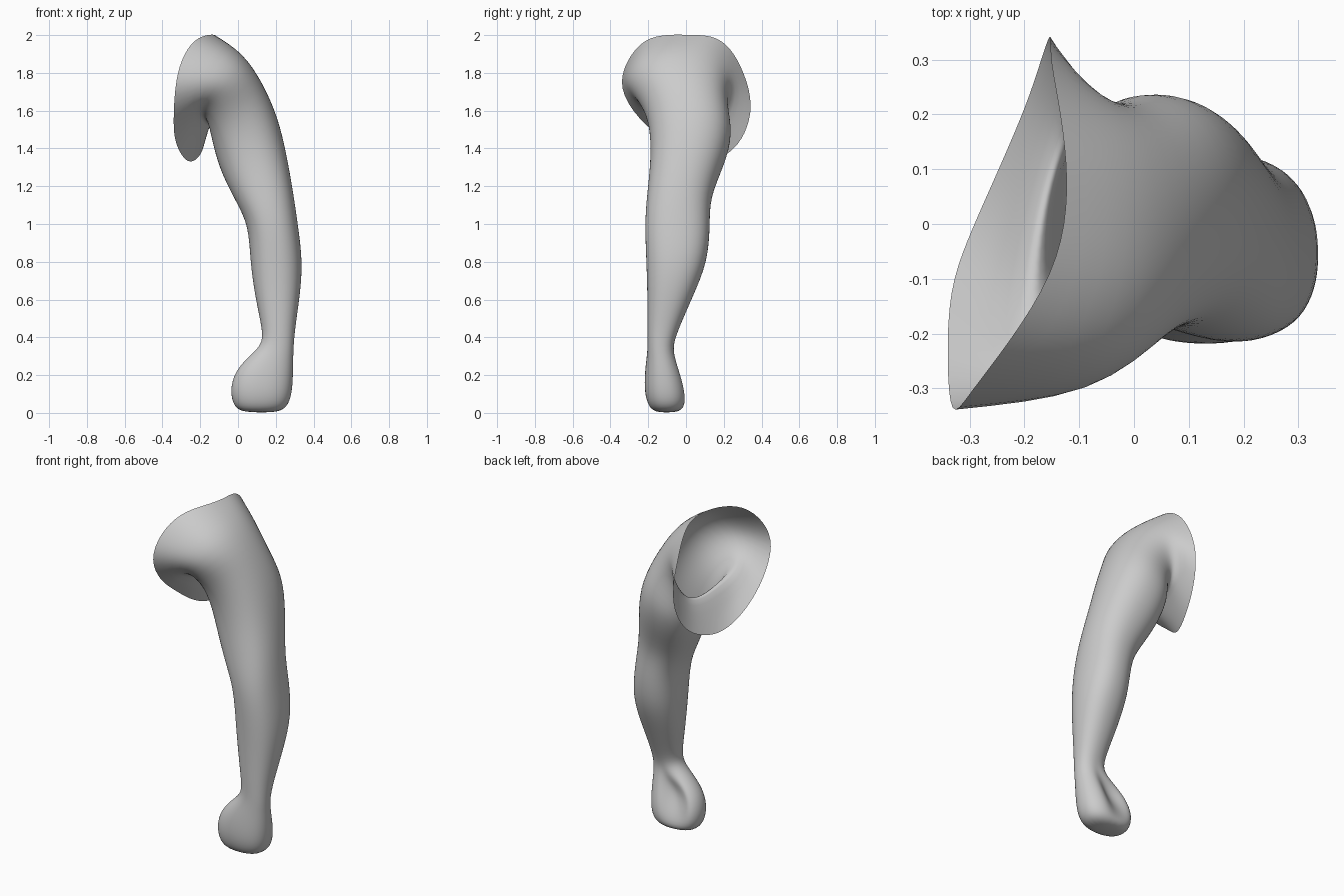
import bpy, bmesh
from math import sin, cos, tau

N = 16

# Open rim where the shoulder meets the torso: top, back, bottom, front
rim = [(-.12, .03, 2.0), (-.125, .14, 2.0), (-.14, .235, 1.94), (-.155, .31, 1.8),
       (-.15, .357, 1.63), (-.165, .315, 1.47), (-.19, .235, 1.375), (-.225, .15, 1.335),
       (-.265, .06, 1.325), (-.305, -.03, 1.37), (-.338, -.12, 1.45), (-.342, -.25, 1.55),
       (-.335, -.362, 1.72), (-.305, -.315, 1.87), (-.23, -.22, 1.985), (-.145, -.09, 2.005)]

# Arm sections: outer x, outer z, inner x, inner z, front y, back y, squareness
sections = [
    (.025, 1.91, -.18, 1.61, -.315, .225, .04),  # shoulder and armpit fold
    (.13, 1.75, -.15, 1.51, -.22, .215, .04),
    (.21, 1.57, -.128, 1.40, -.187, .25, .06),
    (.255, 1.38, -.085, 1.26, -.187, .205, .06),
    (.292, 1.17, -.005, 1.11, -.208, .125, .06),
    (.316, 1.0, .057, .99, -.218, .127, .07),    # elbow
    (.343, .80, .065, .80, -.209, .115, .07),
    (.328, .62, .09, .62, -.204, .038, .06),
    (.302, .45, .125, .46, -.204, -.035, .05),
    (.294, .35, .134, .37, -.202, -.07, .05),    # wrist
    (.292, .28, .07, .31, -.208, -.05, .05),
    (.291, .20, -.015, .225, -.218, -.018, .07),  # fist
    (.285, .10, -.043, .12, -.22, .008, .08),
    (.26, .028, -.022, .03, -.198, -.002, .08),
    (.2, .0, .03, .003, -.155, -.05, .05)]


def ring(s):
    ox, oz, ix, iz, y0, y1, sq = s
    pts = []
    for k in range(N):
        a = tau * k / N
        f = 1.015 + sq * sin(2 * a) ** 2
        c, n = cos(a) * f, sin(a) * f
        pts.append([(ox + ix) / 2 + (ox - ix) / 2 * c,
                    (y0 + y1) / 2 + (y1 - y0) / 2 * n,
                    (oz + iz) / 2 + (oz - iz) / 2 * c])
    return pts


rings = [rim] + [ring(s) for s in sections]

# Armpit fold slants: low at the back, higher and closer to the chest in front
for r, k, dx, dz in ((1, 5, 0, -.05), (1, 6, .02, -.08), (1, 7, .015, -.05),
                     (1, 9, -.02, .015), (1, 10, -.045, .02), (1, 11, -.03, .01),
                     (2, 5, 0, -.02), (2, 6, .01, -.035), (2, 7, .005, -.02),
                     (2, 9, -.005, .015), (2, 10, -.02, .025)):
    rings[r][k][0] += dx
    rings[r][k][2] += dz

# Hollow of the palm, enclosed by curled fingers and thumb
for r, k, d in ((11, 4, .015), (12, 3, .0), (12, 4, .07), (12, 5, .06),
                (13, 4, .04), (13, 5, .04)):
    rings[r][k][1] -= d

# Loft the sections and close the fist
bm = bmesh.new()
loops = [[bm.verts.new(p) for p in r] for r in rings]
for a, b in zip(loops, loops[1:]):
    for k in range(N):
        j = (k + 1) % N
        bm.faces.new((a[k], b[k], b[j], a[j]))
bm.faces.new(loops[-1][::-1])
mesh = bpy.data.meshes.new("arm")
bm.to_mesh(mesh)
bm.free()
arm = bpy.data.objects.new("arm", mesh)
bpy.context.collection.objects.link(arm)

# Smooth organic surface
for p in mesh.polygons:
    p.use_smooth = True
sub = arm.modifiers.new("smooth", 'SUBSURF')
sub.levels = sub.render_levels = 2
